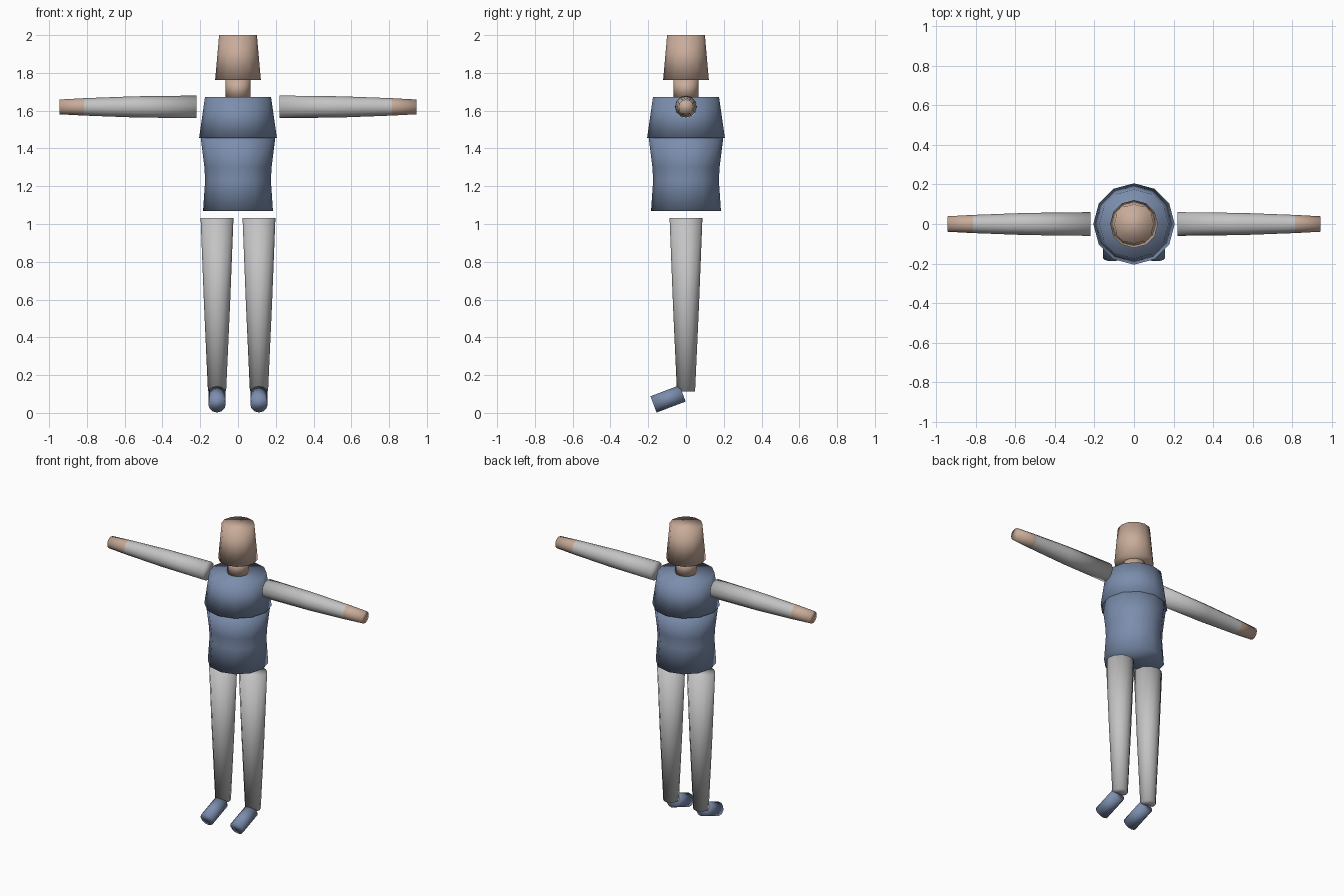
import bpy, bmesh, math
from mathutils import Vector

cube = bpy.data.objects.get("Cube")
if cube:
    bpy.data.objects.remove(cube, do_unlink=True)

SIDES = 12


def material(name, rgb):
    m = bpy.data.materials.new(name)
    m.use_nodes = True
    m.diffuse_color = (*rgb, 1)
    m.node_tree.nodes["Principled BSDF"].inputs["Base Color"].default_value = (*rgb, 1)
    return m


blue = material("slate blue", (0.20, 0.27, 0.42))
skin = material("skin", (0.58, 0.41, 0.32))
grey = material("light grey", (0.55, 0.55, 0.55))


def tube(name, start, end, profile, mats, split=None):
    """Capped smooth tube; profile holds (fraction along axis, radius)."""
    start, end = Vector(start), Vector(end)
    axis = end - start
    turn = axis.to_track_quat('Z', 'Y')
    bm = bmesh.new()
    rings = []
    for t, r in profile:
        ring = []
        for i in range(SIDES):
            a = math.tau * i / SIDES
            ring.append(bm.verts.new(start + axis * t + turn @ Vector((r * math.cos(a), r * math.sin(a), 0))))
        rings.append(ring)
    for k, (low, high) in enumerate(zip(rings, rings[1:])):
        for i in range(SIDES):
            j = (i + 1) % SIDES
            f = bm.faces.new((low[i], low[j], high[j], high[i]))
            f.material_index = int(split is not None and k >= split)
    bm.faces.new(rings[0][::-1])
    bm.faces.new(rings[-1]).material_index = int(split is not None)
    for f in bm.faces:
        f.smooth = True
    mesh = bpy.data.meshes.new(name)
    bm.to_mesh(mesh)
    bm.free()
    for m in mats:
        mesh.materials.append(m)
    obj = bpy.data.objects.new(name, mesh)
    bpy.context.collection.objects.link(obj)
    return obj


# Torso, neck and head
tube("abdomen", (0, 0, 1.07), (0, 0, 1.455),
     [(0, .185), (.42, .174), (.6, .178), (1, .197)], [blue])
tube("chest", (0, 0, 1.455), (0, 0, 1.672), [(0, .206), (1, .175)], [blue])
tube("neck", (0, 0, 1.67), (0, 0, 1.765), [(0, .066), (1, .066)], [skin])
tube("head", (0, 0, 1.763), (0, 0, 2), [(0, .121), (1, .1)], [skin])

# Limbs, mirrored about the middle
for side, s in (("left", 1), ("right", -1)):
    tube(side + "_arm", (s * .22, 0, 1.62), (s * .945, 0, 1.62),
         [(0, .06), (.45, .056), (.82, .046), (1, .039)], [grey, skin], split=2)
    tube(side + "_leg", (s * .111, 0, .113), (s * .111, 0, 1.032),
         [(0, .048), (.5, .069), (1, .087)], [grey])
    tube(side + "_foot", (s * .111, -.018, .103), (s * .111, -.172, .045),
         [(0, .046), (1, .046)], [blue])
